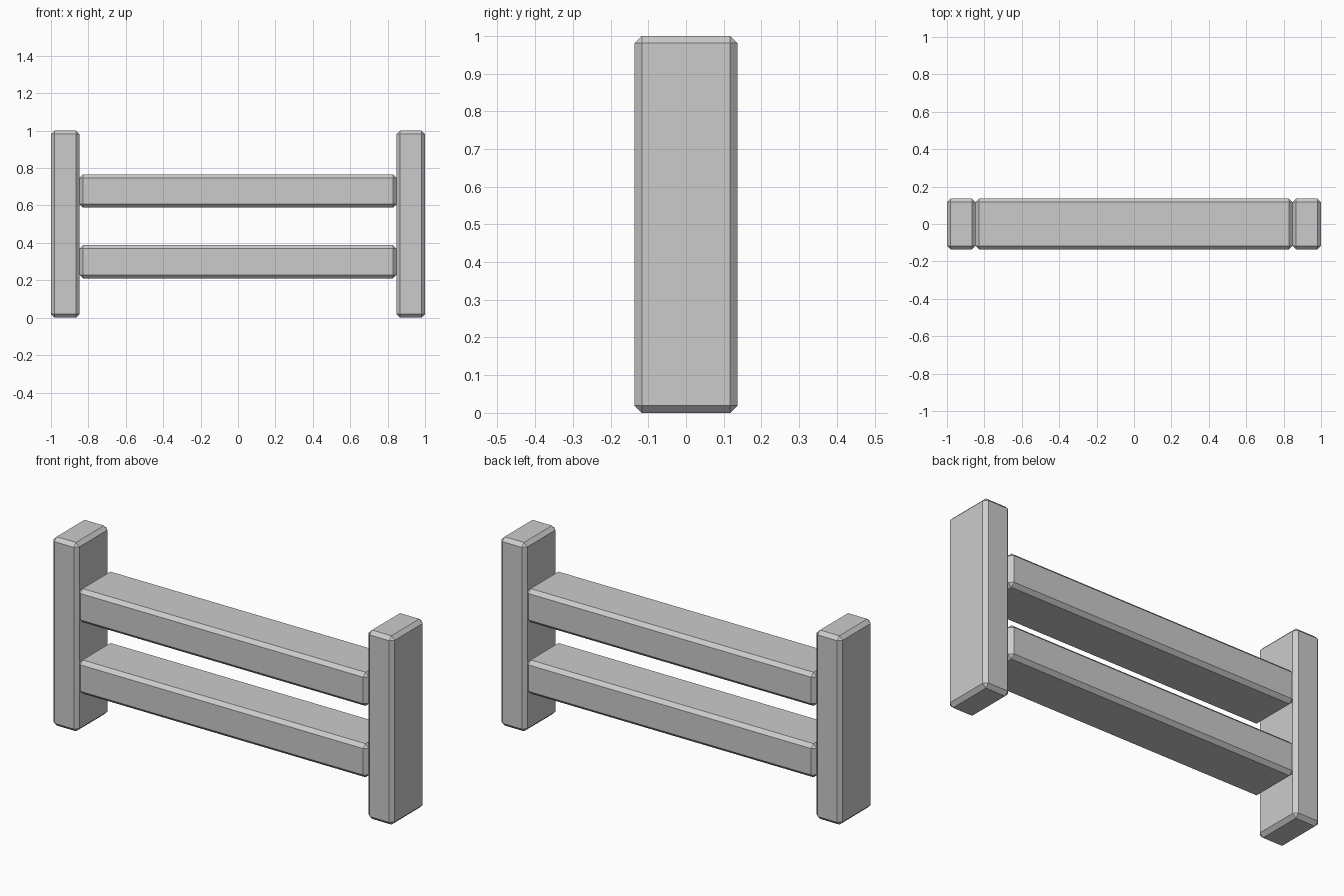
import bpy

if "Cube" in bpy.data.objects:
    bpy.data.objects.remove(bpy.data.objects["Cube"])

DEPTH = 0.272   # shared front-to-back depth
CHAMFER = 0.019


def chamfered_beam(name, centre, size):
    bpy.ops.mesh.primitive_cube_add(size=1, location=centre)
    beam = bpy.context.object
    beam.name = name
    beam.scale = size
    bpy.ops.object.transform_apply(location=False, rotation=False, scale=True)
    bevel = beam.modifiers.new("chamfer", 'BEVEL')
    bevel.width = CHAMFER
    bevel.segments = 1
    return beam


# Upright posts at both ends
for side, sx in (("left", -1), ("right", 1)):
    chamfered_beam(side + "_post", (sx * 0.924, 0, 0.5), (0.152, DEPTH, 1.0))

# Horizontal rails between the posts
for level, z in (("lower", 0.299), ("upper", 0.677)):
    chamfered_beam(level + "_rail", (0, 0, z), (1.696, DEPTH, 0.178))
